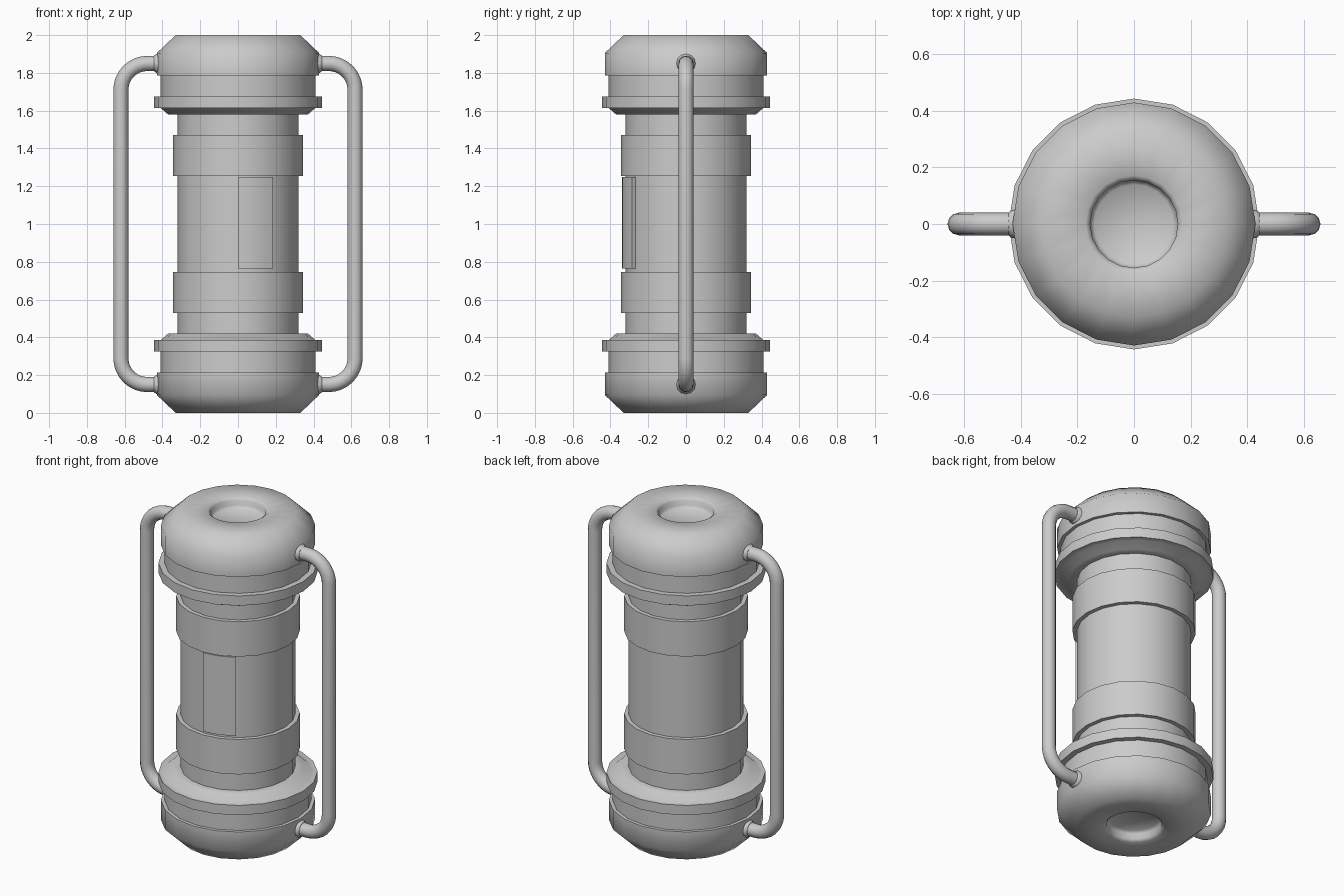
import bpy, bmesh
from math import sin, cos, pi, radians

if "Cube" in bpy.data.objects:
    bpy.data.objects.remove(bpy.data.objects["Cube"])

SIDES = 20


def finish(bm, name, angle=60):
    bmesh.ops.remove_doubles(bm, verts=bm.verts, dist=1e-5)
    bmesh.ops.recalc_face_normals(bm, faces=bm.faces)
    me = bpy.data.meshes.new(name)
    bm.to_mesh(me)
    bm.free()
    ob = bpy.data.objects.new(name, me)
    bpy.context.collection.objects.link(ob)
    bpy.ops.object.select_all(action='DESELECT')
    ob.select_set(True)
    bpy.context.view_layer.objects.active = ob
    bpy.ops.object.shade_smooth_by_angle(angle=radians(angle))
    return ob


def lathe(name, profile):
    bm = bmesh.new()
    vs = [bm.verts.new((r, 0, z)) for r, z in profile]
    es = [bm.edges.new(p) for p in zip(vs, vs[1:])]
    bmesh.ops.spin(bm, geom=vs + es, cent=(0, 0, 0), axis=(0, 0, 1),
                   angle=2 * pi, steps=SIDES, use_duplicate=False)
    return finish(bm, name)


def tube(name, path, radii, n=12):
    # sweep a circle along a path lying in the xz plane
    bm = bmesh.new()
    rings = []
    for i, (x, z) in enumerate(path):
        a, b = path[max(i - 1, 0)], path[min(i + 1, len(path) - 1)]
        dx, dz = b[0] - a[0], b[1] - a[1]
        d = (dx * dx + dz * dz) ** 0.5
        nx, nz = -dz / d, dx / d
        r = radii[i]
        rings.append([bm.verts.new((x + nx * r * cos(t), r * sin(t), z + nz * r * cos(t)))
                      for t in (2 * pi * k / n for k in range(n))])
    for p, q in zip(rings, rings[1:]):
        for k in range(n):
            bm.faces.new((p[k], p[(k + 1) % n], q[(k + 1) % n], q[k]))
    bm.faces.new(rings[0])
    bm.faces.new(rings[-1])
    return finish(bm, name, 50)


# canister body: upper half profile, mirrored about z = 1
upper = [(0, 1.94), (0.14, 1.94), (0.155, 1.955), (0.155, 1.985), (0.172, 2.0),
         (0.33, 2.0), (0.43, 1.905), (0.43, 1.785), (0.41, 1.785), (0.41, 1.675),
         (0.444, 1.675), (0.444, 1.615), (0.41, 1.615), (0.37, 1.58), (0.32, 1.58),
         (0.32, 1.47), (0.345, 1.47), (0.345, 1.255), (0.32, 1.255)]
lathe("canister_body", upper + [(r, 2 - z) for r, z in reversed(upper)])

# raised curved panel on the front of the middle section
bm = bmesh.new()
loops = []
for k in range(5):
    t = radians(33) * k / 4
    loops.append([bm.verts.new((r * sin(t), -r * cos(t), z))
                  for r, z in ((0.30, 0.765), (0.34, 0.765), (0.34, 1.25), (0.30, 1.25))])
for p, q in zip(loops, loops[1:]):
    for k in range(4):
        bm.faces.new((p[k], p[(k + 1) % 4], q[(k + 1) % 4], q[k]))
bm.faces.new(loops[0])
bm.faces.new(loops[-1])
finish(bm, "front_panel")

# side handles with small collars where they meet the end caps
X, Z, R = 0.62, 1.85, 0.14
for s, side in ((1, "right"), (-1, "left")):
    top = [(0.38, Z)]
    for k in range(9):
        a = pi / 2 * (1 - k / 8)
        top.append((X - R + R * cos(a), Z - R + R * sin(a)))
    path = top + [(x, 2 - z) for x, z in reversed(top)]
    tube(side + "_handle", [(s * x, z) for x, z in path], [0.04] * len(path))
    for z, end in ((Z, "upper"), (2 - Z, "lower")):
        tube(f"{side}_{end}_collar", [(s * 0.40, z), (s * 0.432, z), (s * 0.444, z)],
             [0.052, 0.05, 0.041])
